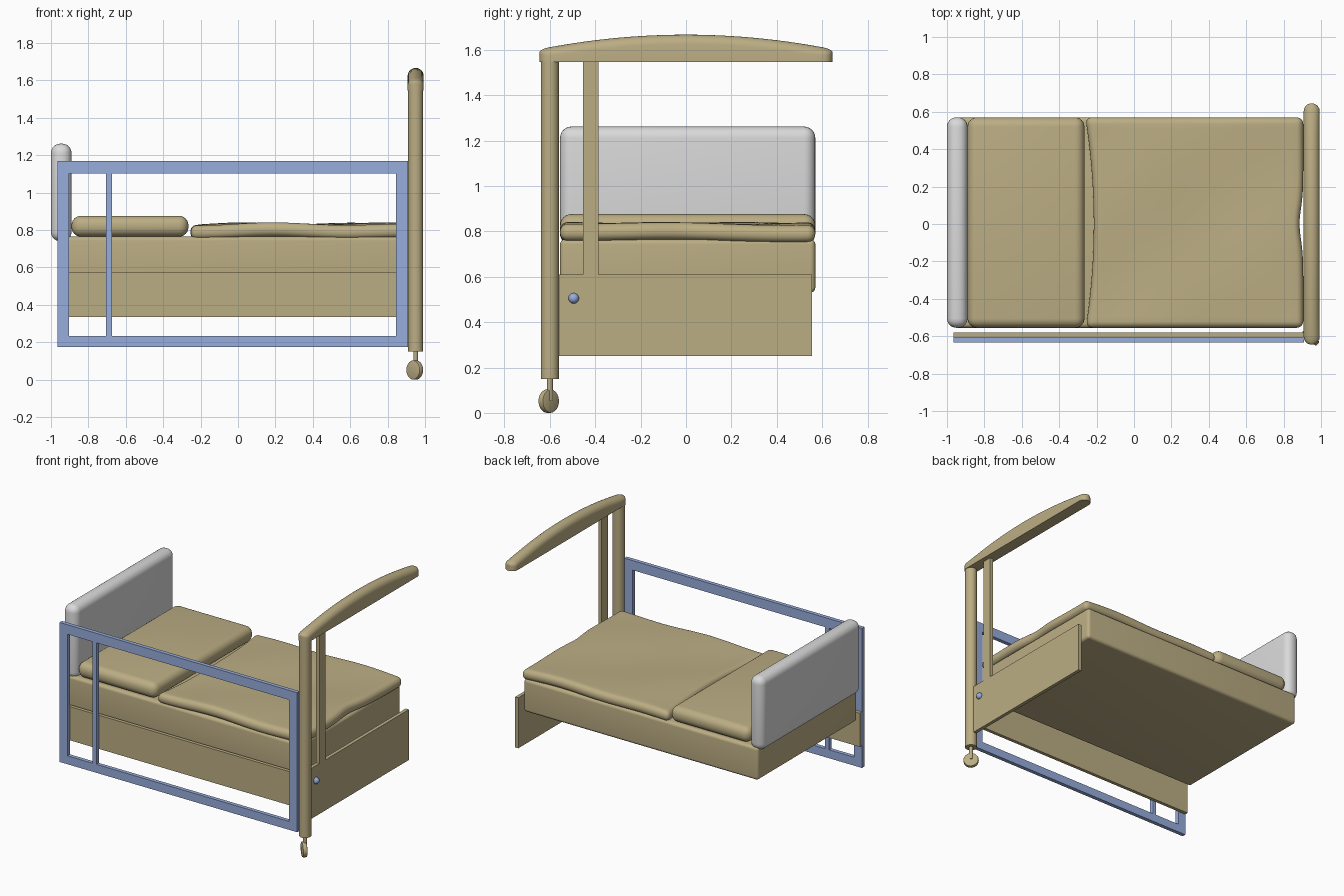
import bpy, bmesh, math
from mathutils import Matrix, Vector

cube = bpy.data.objects.get("Cube")
if cube:
    bpy.data.objects.remove(cube, do_unlink=True)


def material(name, rgb):
    mat = bpy.data.materials.new(name)
    mat.use_nodes = True
    mat.diffuse_color = (*rgb, 1)
    mat.node_tree.nodes["Principled BSDF"].inputs["Base Color"].default_value = (*rgb, 1)
    return mat


TAN = material("tan", (0.50, 0.42, 0.23))
BLUE = material("blue", (0.31, 0.42, 0.72))
GREY = material("light grey", (0.70, 0.70, 0.70))


def finish(name, bm, mat, smooth=True):
    bmesh.ops.recalc_face_normals(bm, faces=bm.faces)
    mesh = bpy.data.meshes.new(name)
    bm.to_mesh(mesh)
    bm.free()
    mesh.materials.append(mat)
    obj = bpy.data.objects.new(name, mesh)
    bpy.context.collection.objects.link(obj)
    if smooth:
        bpy.ops.object.select_all(action="DESELECT")
        obj.select_set(True)
        bpy.context.view_layer.objects.active = obj
        bpy.ops.object.shade_smooth_by_angle(angle=math.radians(40))
    return obj


def box_mesh(x, y, z, radius=0, segments=6):
    """Box from (min, max) ranges, with optional rounded edges."""
    bm = bmesh.new()
    spans = (x, y, z)
    centre = Vector([(a + b) / 2 for a, b in spans])
    size = [b - a for a, b in spans]
    bmesh.ops.create_cube(bm, size=1, matrix=Matrix.Translation(centre) @ Matrix.Diagonal((*size, 1)))
    if radius:
        bmesh.ops.bevel(bm, geom=bm.edges[:], offset=radius, segments=segments,
                        profile=0.5, affect="EDGES")
    return bm


def box(name, mat, x, y, z, radius=0):
    return finish(name, box_mesh(x, y, z, radius), mat, radius > 0)


def cylinder(name, mat, radius, depth, matrix, rim=0):
    bm = bmesh.new()
    bmesh.ops.create_cone(bm, cap_ends=True, segments=32, radius1=radius, radius2=radius,
                          depth=depth, matrix=matrix)
    if rim:
        edges = [e for e in bm.edges if any(len(f.verts) > 4 for f in e.link_faces)]
        bmesh.ops.bevel(bm, geom=edges, offset=rim, segments=2, profile=0.5, affect="EDGES")
    return finish(name, bm, mat)


# Bed body
WIDTH = (-0.555, 0.57)
box("mattress", TAN, (-0.965, 0.885), WIDTH, (0.53, 0.765), 0.022)
box("headboard", GREY, (-1, -0.89), WIDTH, (0.74, 1.262), 0.05)
box("pillow", TAN, (-0.89, -0.265), WIDTH, (0.765, 0.876), 0.05)
box("side_rail", TAN, (-0.965, 0.91), (-0.605, -0.58), (0.335, 0.575))
box("footboard", TAN, (0.935, 0.96), (-0.56, 0.555), (0.25, 0.61))

# Rumpled blanket: rounded slab, sliced, then pushed into soft waves
bm = box_mesh((-0.26, 0.905), WIDTH, (0.757, 0.832), 0.035)
for axis, lo, hi, cuts in ((0, -0.22, 0.865, 26), (1, -0.515, 0.53, 24)):
    for i in range(cuts):
        point, normal = Vector(), Vector()
        point[axis] = lo + (hi - lo) * (i + 0.5) / cuts
        normal[axis] = 1
        bmesh.ops.bisect_plane(bm, geom=bm.verts[:] + bm.edges[:] + bm.faces[:],
                               plane_co=point, plane_no=normal)
for v in bm.verts:
    x, y, z = v.co
    head = max(0, min(1, (0.1 - x) / 0.36))
    foot = max(0, min(1, (x - 0.6) / 0.3))
    v.co.x += 0.045 * head * (1 - (y / 0.57) ** 2) - 0.02 * foot * math.exp(-(y / 0.12) ** 2)
    v.co.z += 0.005 * math.sin(9 * x + 2 * y + 1) + 0.004 * math.sin(7 * y - 5 * x)
finish("blanket", bm, TAN)

# Guard frame
FRAME_Y = (-0.633, -0.605)
for side, span in (("right", (-0.965, -0.903)), ("left", (0.845, 0.91))):
    box(side + "_guard_upright", BLUE, span, FRAME_Y, (0.235, 1.102))
for level, span in (("lower", (0.175, 0.235)), ("upper", (1.102, 1.17))):
    box(level + "_guard_bar", BLUE, (-0.965, 0.91), FRAME_Y, span)
box("guard_divider", BLUE, (-0.705, -0.675), FRAME_Y, (0.235, 1.102))

# Posts, caster and knob
POST = Vector((0.95, -0.6, 0))
cylinder("main_post", TAN, 0.04, 1.397, Matrix.Translation(POST + Vector((0, 0, 0.8485))))
box("inner_post", TAN, (0.935, 0.96), (-0.455, -0.385), (0.61, 1.55))
cylinder("caster_stem", TAN, 0.013, 0.1, Matrix.Translation(POST + Vector((0, 0, 0.105))))
axle = Matrix.Rotation(math.radians(45), 4, "Z") @ Matrix.Rotation(math.radians(90), 4, "Y")
cylinder("caster_wheel", TAN, 0.052, 0.03,
         Matrix.Translation((0.945, -0.605, 0.052)) @ axle, 0.006)
bm = bmesh.new()
bmesh.ops.create_uvsphere(bm, u_segments=24, v_segments=12, radius=0.023,
                          matrix=Matrix.Translation((0.962, -0.495, 0.505)))
finish("knob", bm, BLUE)

# Overhead arm: domed sections lofted along a bow, with rounded ends
HALF, R, BASE = 0.645, 0.043, 1.547
ends = [HALF - R + R * math.sin(math.radians(a)) for a in (0, 20, 40, 55, 70, 80, 86)]
ys = [-y for y in reversed(ends)] + [-0.6 + 0.05 * i for i in range(1, 24)] + ends
bm = bmesh.new()
rings = []
for y in ys:
    over = max(0, abs(y) - (HALF - R))
    k = math.sqrt(max(0, 1 - (over / R) ** 2))
    top = 1.667 - 0.064 * (abs(y) / HALF) ** 2 - 0.012 * (1 - k)
    w, rise = R * k, R * (0.3 + 0.7 * k) * min(1, (top - BASE) / 0.08)
    ring = [(-w, BASE), (w, BASE)]
    for i in range(13):
        a = math.pi * i / 12
        ring.append((w * math.cos(a), top - rise + rise * math.sin(a)))
    rings.append([bm.verts.new((0.95 + px, y, pz)) for px, pz in ring])
for a, b in zip(rings, rings[1:]):
    for i in range(len(a)):
        j = (i + 1) % len(a)
        bm.faces.new((a[i], a[j], b[j], b[i]))
bm.faces.new(rings[0])
bm.faces.new(rings[-1])
finish("overhead_arm", bm, TAN)
